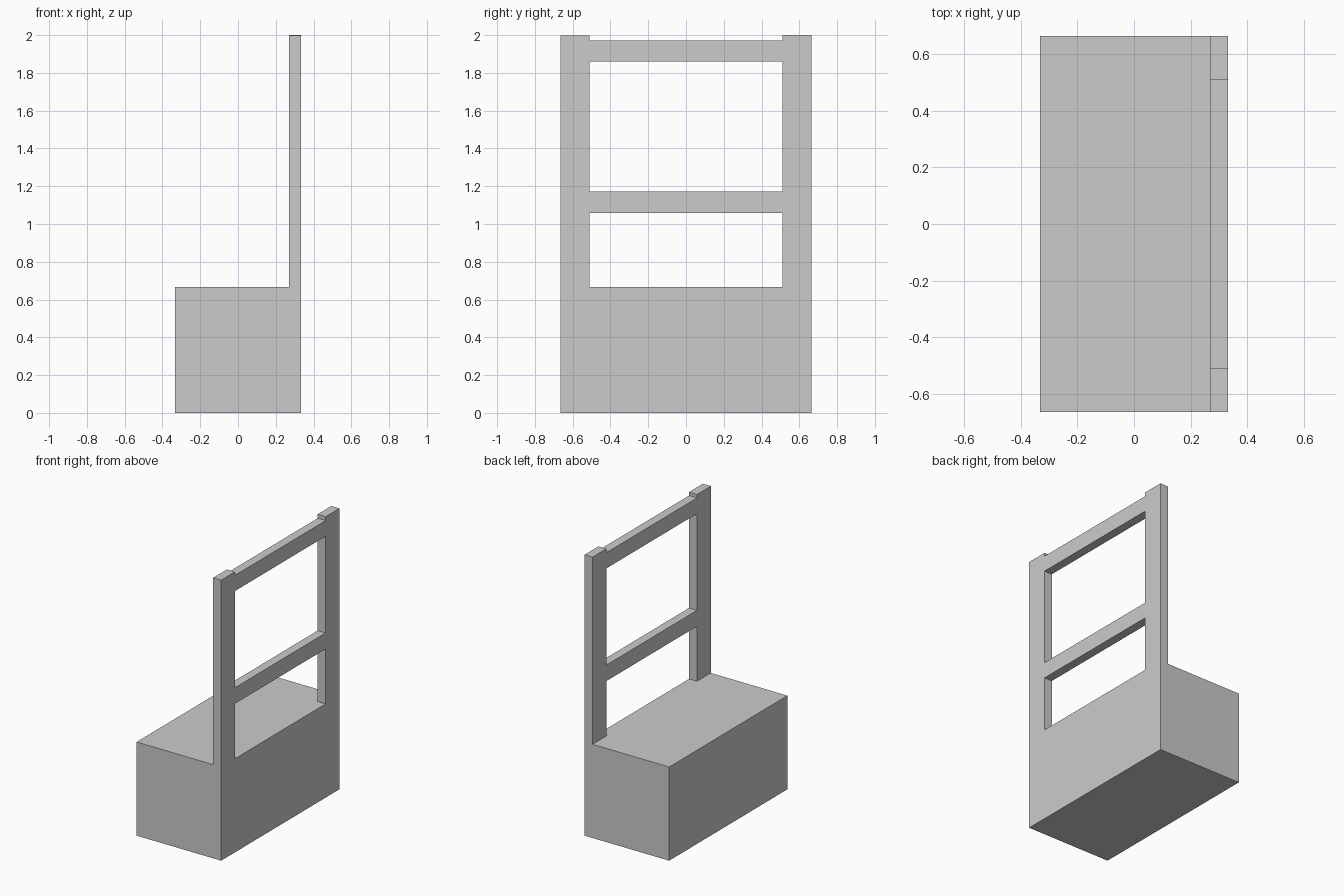
import bpy

if "Cube" in bpy.data.objects:
    bpy.data.objects.remove(bpy.data.objects["Cube"])


def box(name, x, y, z):
    """Add a box spanning the given (min, max) ranges."""
    spans = (x, y, z)
    bpy.ops.mesh.primitive_cube_add(size=1, location=[(a + b) / 2 for a, b in spans])
    obj = bpy.context.object
    obj.name = name
    obj.scale = [b - a for a, b in spans]
    bpy.ops.object.transform_apply(location=False, rotation=False, scale=True)
    return obj


HALF_X, HALF_Y = 0.333, 0.665
SEAT_TOP = 0.667
POST_INNER = 0.51
FRAME_X = (0.27, HALF_X)

# Solid seat block
box("seat_block", (-HALF_X, HALF_X), (-HALF_Y, HALF_Y), (0, SEAT_TOP))

# Upright posts at both ends of the back
box("back_post_left", FRAME_X, (-HALF_Y, -POST_INNER), (SEAT_TOP, 1.997))
box("back_post_right", FRAME_X, (POST_INNER, HALF_Y), (SEAT_TOP, 2.0))

# Horizontal rails between the posts
for name, z in (("middle_rail", (1.058, 1.172)), ("top_rail", (1.86, 1.972))):
    box(name, FRAME_X, (-POST_INNER, POST_INNER), z)
